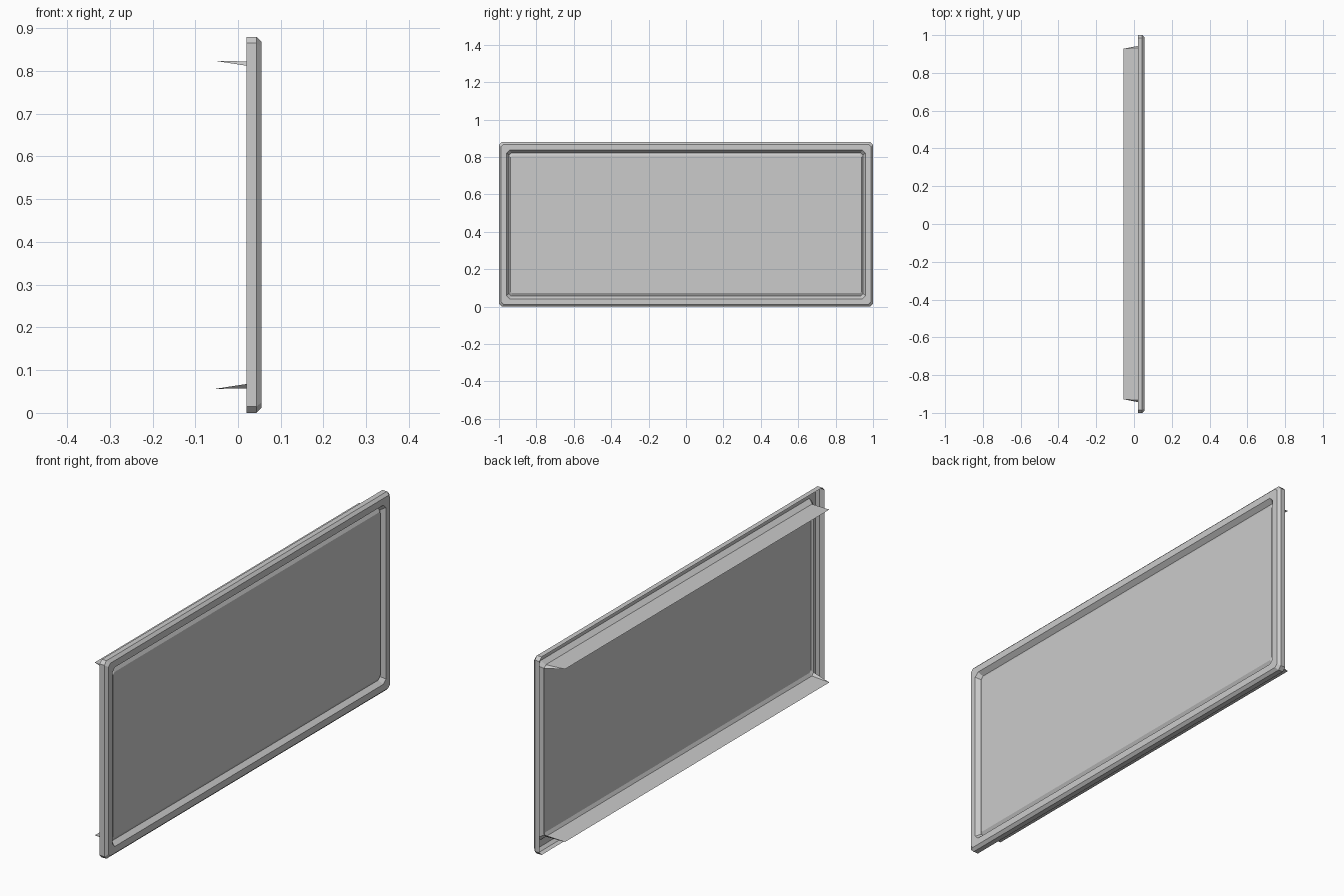
import bpy, bmesh

if "Cube" in bpy.data.objects:
    bpy.data.objects.remove(bpy.data.objects["Cube"])

H = 0.88          # overall height
MID = H / 2


def ring(bm, x, half_y, half_z, c):
    """Rectangle with cut corners, lying in the plane at depth x."""
    pts = []
    for sy, sz, flip in ((1, 1, 0), (-1, 1, 1), (-1, -1, 0), (1, -1, 1)):
        pair = [(sy * half_y, sz * (half_z - c)), (sy * (half_y - c), sz * half_z)]
        pts += pair[::-1] if flip else pair
    return [bm.verts.new((x, y, MID + z)) for y, z in pts]


def bridge(bm, a, b):
    n = len(a)
    for i in range(n):
        j = (i + 1) % n
        bm.faces.new((a[i], a[j], b[j], b[i]))


def finish(bm, name):
    me = bpy.data.meshes.new(name)
    bm.normal_update()
    bm.to_mesh(me)
    bm.free()
    ob = bpy.data.objects.new(name, me)
    bpy.context.collection.objects.link(ob)
    return ob


def loft(name, sections, cap=False):
    bm = bmesh.new()
    rings = [ring(bm, *s) for s in sections]
    for a, b in zip(rings, rings[1:]):
        bridge(bm, a, b)
    if cap:
        bm.faces.new(rings[-1])
    return finish(bm, name)


# Open-backed frame: outer wall, bevel, front band, sloped inner lip
loft("frame", [
    (0.020, 1.000, MID, 0.015),
    (0.043, 1.000, MID, 0.015),
    (0.055, 0.988, MID - 0.012, 0.012),
    (0.055, 0.960, MID - 0.042, 0.017),
    (0.035, 0.946, MID - 0.058, 0.012),
])

# Slightly raised panel inside the frame
loft("panel", [
    (0.035, 0.946, MID - 0.058, 0.012),
    (0.043, 0.938, MID - 0.072, 0.008),
], cap=True)

# Thin mounting flanges running backward, with folded corner triangles
for name, s in (("top_flange", 1), ("bottom_flange", -1)):
    bm = bmesh.new()
    z = MID + s * (MID - 0.058)
    tip_z = MID + s * (MID - 0.056)
    base, tip, low = [], [], []
    for y in (-1, 1):
        base.append(bm.verts.new((0.035, y * 0.934, z)))
        tip.append(bm.verts.new((-0.055, y * 0.928, tip_z)))
        low.append(bm.verts.new((0.035, y * 0.946, z - s * 0.012)))
    faces = [(base[0], base[1], tip[1], tip[0]),
             (base[1], low[1], tip[1]),
             (low[0], base[0], tip[0])]
    for f in faces:
        bm.faces.new(f if s > 0 else f[::-1])
    finish(bm, name)
